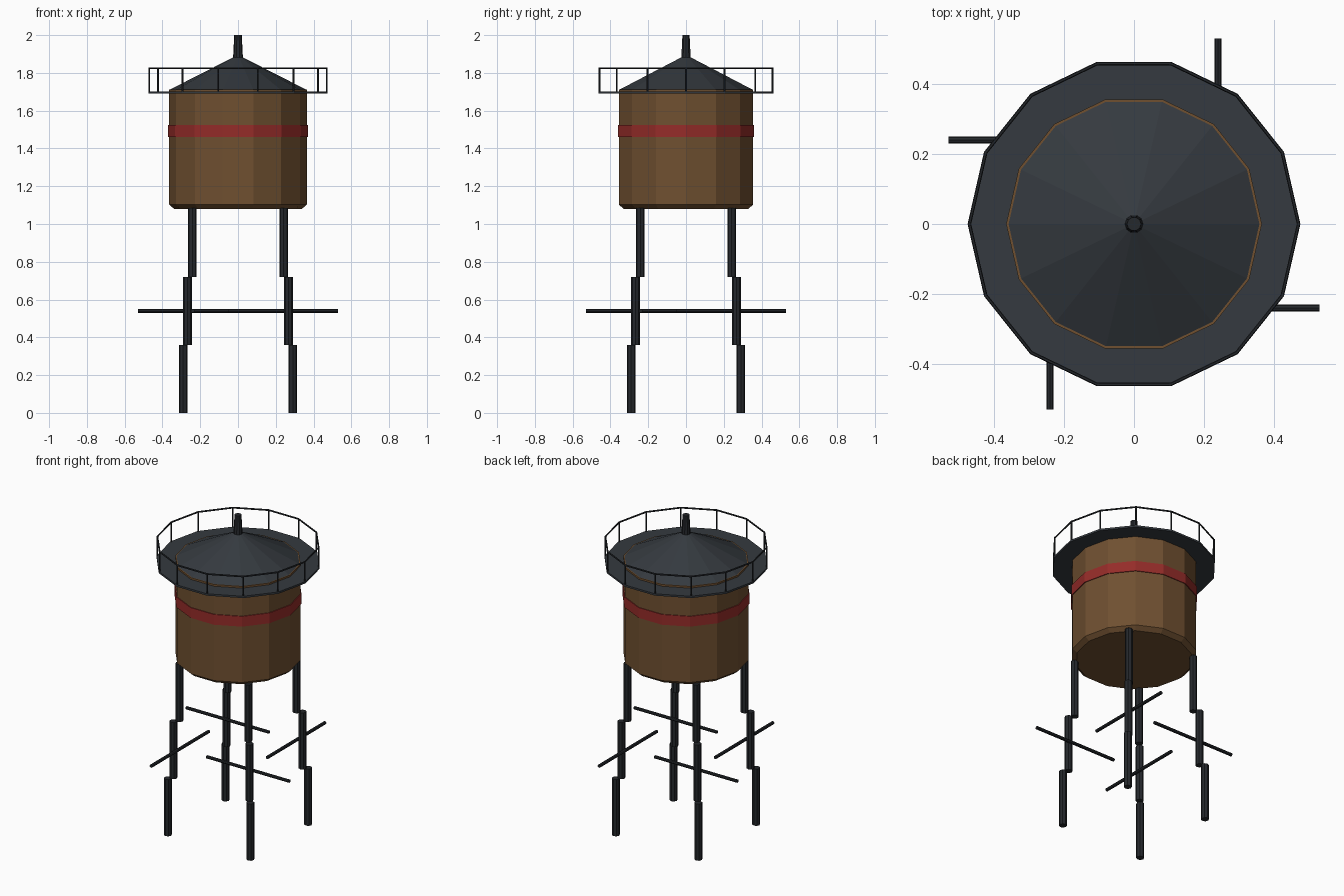
import bpy
from math import pi, cos, sin
from mathutils import Vector

if "Cube" in bpy.data.objects:
    bpy.data.objects.remove(bpy.data.objects["Cube"])

N = 14  # sides of tank, roof and walkway


def material(name, rgb):
    m = bpy.data.materials.new(name)
    m.diffuse_color = (*rgb, 1)
    m.use_nodes = True
    m.node_tree.nodes["Principled BSDF"].inputs["Base Color"].default_value = m.diffuse_color
    return m


wood = material("wood", (0.16, 0.08, 0.03))
red = material("red_paint", (0.30, 0.025, 0.022))
slate = material("slate_metal", (0.035, 0.042, 0.05))
iron = material("dark_iron", (0.018, 0.021, 0.025))


def lathe(name, profile, mat, sides=N, centre=(0, 0), closed=False):
    """Revolve (radius, z) points; cap both ends, or join them if closed."""
    cx, cy = centre
    k = len(profile)
    verts = [(cx + r * cos(2 * pi * i / sides), cy + r * sin(2 * pi * i / sides), z)
             for r, z in profile for i in range(sides)]
    faces = []
    for j in range(k if closed else k - 1):
        a, b = j * sides, (j + 1) % k * sides
        for i in range(sides):
            n = (i + 1) % sides
            faces.append((a + i, a + n, b + n, b + i))
    if not closed:
        faces.append(tuple(reversed(range(sides))))
        faces.append(tuple(range((k - 1) * sides, k * sides)))
    me = bpy.data.meshes.new(name)
    me.from_pydata(verts, [], faces)
    me.materials.append(mat)
    ob = bpy.data.objects.new(name, me)
    bpy.context.collection.objects.link(ob)
    return ob


def bar(name, a, b, radius, mat, sides=8):
    """Straight round bar between two points."""
    a, b = Vector(a), Vector(b)
    ob = lathe(name, [(radius, 0), (radius, (b - a).length)], mat, sides)
    ob.rotation_euler = (b - a).to_track_quat('Z', 'Y').to_euler()
    ob.location = a
    return ob


# Tank with a bevelled bottom edge, and its painted band
lathe("tank", [(0.338, 1.08), (0.365, 1.103), (0.365, 1.713)], wood)
lathe("tank_band", [(0.36, 1.46), (0.37, 1.46), (0.37, 1.525), (0.36, 1.525)], red, closed=True)

# Conical roof and vent pipe
lathe("roof", [(0.358, 1.713), (0.02, 1.885)], slate)
lathe("roof_vent", [(0.027, 1.86), (0.02, 2.0)], iron, 10)

# Walkway around the tank top
lathe("walkway", [(0.35, 1.69), (0.475, 1.69), (0.475, 1.702), (0.35, 1.702)], slate, closed=True)

# Railing: a post at each corner and a rail between posts
for i in range(N):
    x, y = (0.47 * cos(2 * pi * i / N), 0.47 * sin(2 * pi * i / N))
    u, v = (0.47 * cos(2 * pi * (i + 1) / N), 0.47 * sin(2 * pi * (i + 1) / N))
    bar("rail_post", (x, y, 1.695), (x, y, 1.828), 0.005, iron, 6)
    bar("top_rail", (x, y, 1.825), (u, v, 1.825), 0.005, iron, 6)

# Stepped legs, each with a horizontal brace
for sx, sy in ((1, 1), (-1, 1), (-1, -1), (1, -1)):
    for name, d, z0, z1 in (("lower_leg", 0.29, 0.0, 0.36),
                            ("middle_leg", 0.267, 0.36, 0.72),
                            ("upper_leg", 0.242, 0.72, 1.085)):
        lathe(name, [(0.023, z0), (0.023, z1)], iron, 8, (sx * d, sy * d))
    c = Vector((sx * 0.24, sy * 0.24, 0.54))
    half = Vector((0, 0.29, 0)) if sx == sy else Vector((0.29, 0, 0))
    bar("brace", c - half, c + half, 0.01, iron)
